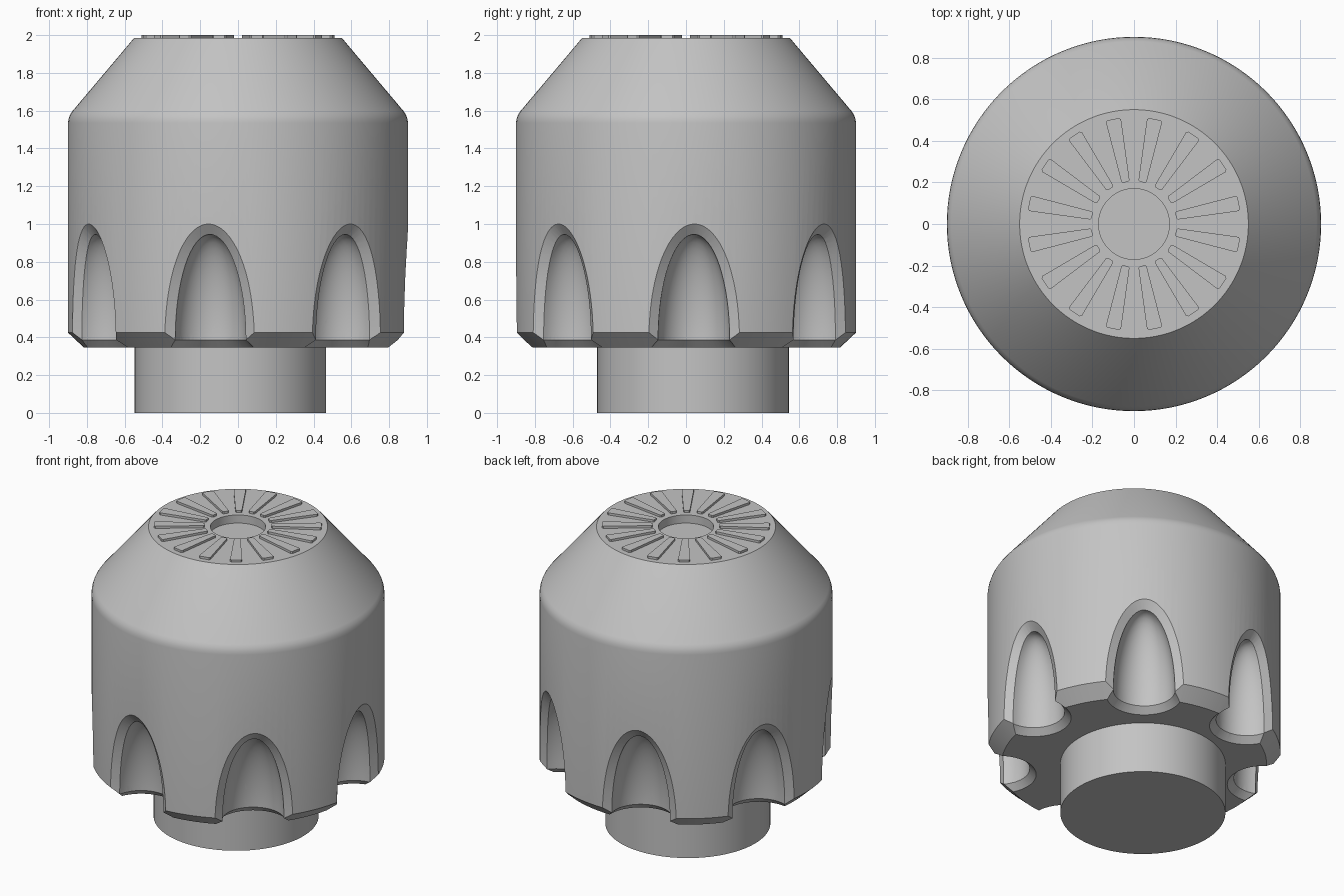
import bpy, bmesh
from math import sin, cos, pi, sqrt, radians
from mathutils import Matrix, Vector

if "Cube" in bpy.data.objects:
    bpy.data.objects.remove(bpy.data.objects["Cube"])

COLOUR = (0.55, 0.55, 0.55, 1)
grey = bpy.data.materials.new("light grey")
grey.use_nodes = True
grey.diffuse_color = COLOUR
grey.node_tree.nodes["Principled BSDF"].inputs["Base Color"].default_value = COLOUR

FLUTES, RIBS, RADIUS = 7, 16, 0.9


def make_object(name, bm):
    bmesh.ops.recalc_face_normals(bm, faces=bm.faces[:])
    mesh = bpy.data.meshes.new(name)
    bm.to_mesh(mesh)
    bm.free()
    mesh.materials.append(grey)
    obj = bpy.data.objects.new(name, mesh)
    bpy.context.collection.objects.link(obj)
    return obj


def select(obj):
    bpy.ops.object.select_all(action='DESELECT')
    obj.select_set(True)
    bpy.context.view_layer.objects.active = obj


def smooth(obj):
    select(obj)
    bpy.ops.object.shade_smooth_by_angle(angle=radians(25))


def lathe(name, profile, steps=128):
    bm = bmesh.new()
    verts = [bm.verts.new((r, 0, z)) for r, z in profile]
    edges = [bm.edges.new(pair) for pair in zip(verts, verts[1:])]
    bmesh.ops.spin(bm, geom=verts + edges, cent=(0, 0, 0), axis=(0, 0, 1),
                   angle=2 * pi, steps=steps, use_duplicate=False)
    bmesh.ops.remove_doubles(bm, verts=bm.verts[:], dist=1e-5)
    return make_object(name, bm)


def hull_ring(name, points, count, start):
    """Repeat the convex hull of some points around the z axis."""
    bm = bmesh.new()
    for i in range(count):
        turn = Matrix.Rotation(start + 2 * pi * i / count, 3, 'Z')
        verts = [bm.verts.new(turn @ Vector(p)) for p in points]
        result = bmesh.ops.convex_hull(bm, input=verts)
        spare = {v for v in result["geom_interior"] + result["geom_unused"]
                 if isinstance(v, bmesh.types.BMVert)}
        bmesh.ops.delete(bm, geom=list(spare), context='VERTS')
    return make_object(name, bm)


def arch(width, height, steps=32):
    """Half-ellipse outline with straight legs reaching below the body."""
    pts = [(width * cos(pi * i / steps), 0.385 + height * sin(pi * i / steps))
           for i in range(steps + 1)]
    return [(width, 0.2)] + pts + [(-width, 0.2)]


# Body with conical shoulder, round corner and top recess
body = lathe("knob_body", [
    (0, 0.345), (0.815, 0.345), (RADIUS, 0.425), (RADIUS, 1.535),
    (0.897, 1.557), (0.89, 1.577), (0.878, 1.596), (0.55, 1.985),
    (0.17, 1.985), (0.17, 1.93), (0, 1.93)])

# Flute hollow: half ellipsoid, open outwards and downwards
hollow = [(1.2, v, z) for v, z in arch(0.19, 0.56)]
for i in range(13):
    a = pi / 2 * i / 12
    s = max(cos(a), 0.001)
    hollow += [(0.84 - 0.19 * sin(a), v, z) for v, z in arch(0.19 * s, 0.56 * s)]

# Chamfer around the flute rim, following the curved wall
rim = []
for r in (0.85, 0.98):
    grow = r - 0.86
    rim += [(sqrt(r * r - v * v), v, z)
            for v, z in arch(0.19 + 1.2 * grow, 0.56 + 1.38 * grow)]

# Chamfer along the lower flute edge
foot = []
for radius, z in ((0.18, 0.395), (0.28, 0.295)):
    for i in range(33):
        a = pi / 2 + pi * i / 32
        foot.append((0.84 + radius * cos(a), radius * sin(a), z))
    foot += [(1.2, radius, z), (1.2, -radius, z)]

for name, points in (("hollow", hollow), ("rim", rim), ("foot", foot)):
    cutter = hull_ring("flute_" + name + "_cutter", points, FLUTES, radians(2.86))
    cutter.hide_render = True
    select(body)
    mod = body.modifiers.new(name, 'BOOLEAN')
    mod.operation, mod.solver, mod.object = 'DIFFERENCE', 'EXACT', cutter
    bpy.ops.object.modifier_apply(modifier=mod.name)
    bpy.data.objects.remove(cutter)
smooth(body)

# Radial grip ribs on the top face
outline = [(0.205, 0.014), (0.212, 0.02), (0.505, 0.037), (0.514, 0.03)]
ribs = hull_ring("top_ribs", [(x, side * y, z) for x, y in outline
                              for side in (-1, 1) for z in (1.98, 2.0)],
                 RIBS, pi / RIBS)

# Stem, set slightly off the axis
stem = lathe("stem", [(0, 0), (0.507, 0), (0.507, 0.4), (0, 0.4)])
stem.location = (-0.04, 0.037, 0)
smooth(stem)
